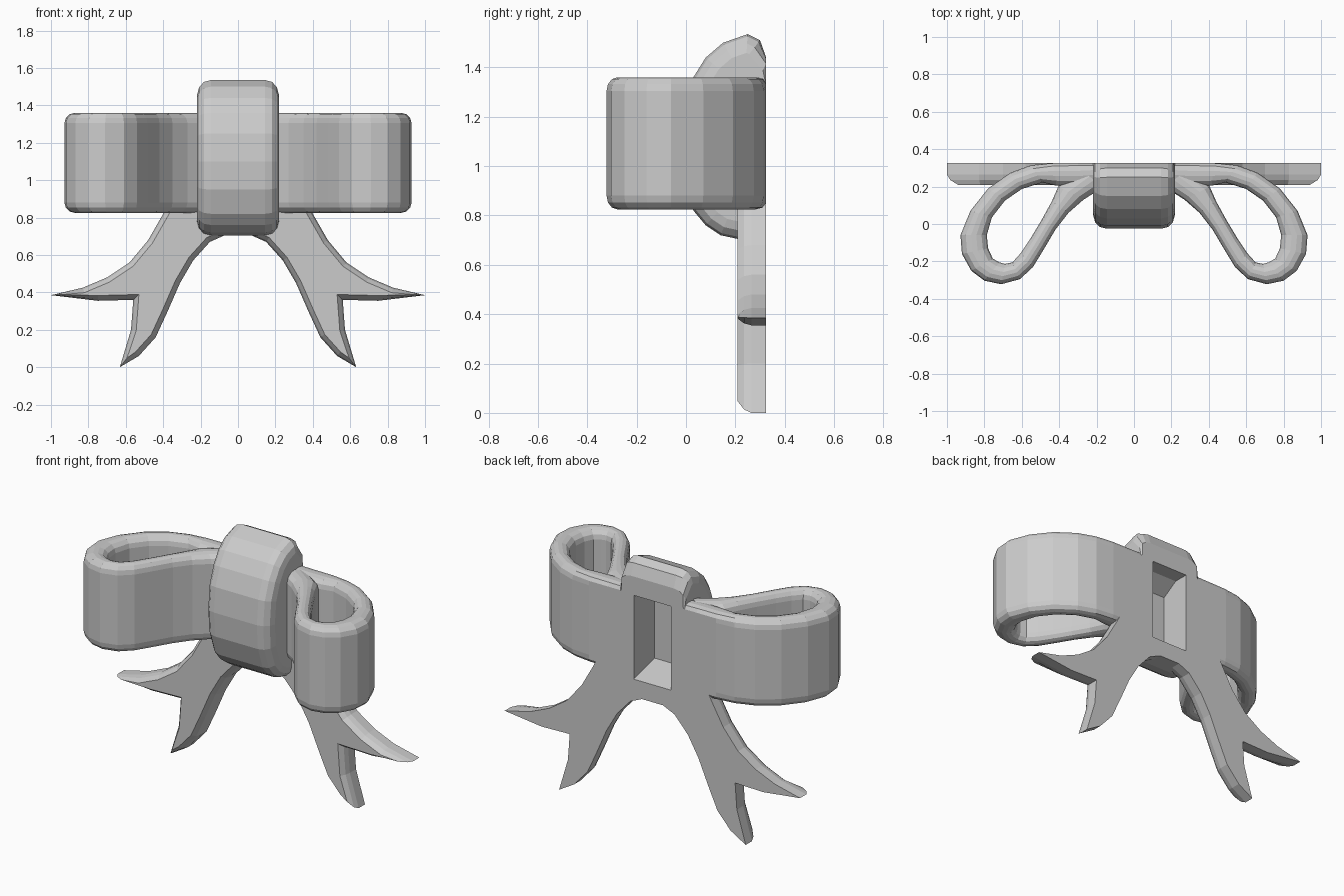
import bpy, bmesh, math
from mathutils import Vector

if "Cube" in bpy.data.objects:
    bpy.data.objects.remove(bpy.data.objects["Cube"])

BACK = 0.325  # plane of the flat back


def loft(name, rings, mirror=False):
    """Skin a list of equal-length rings, cap the ends, flatten at the back plane."""
    bm = bmesh.new()
    vs = [[bm.verts.new((x, min(y, BACK), z)) for x, y, z in r] for r in rings]
    n = len(vs[0])
    for a, b in zip(vs, vs[1:]):
        for i in range(n):
            j = (i + 1) % n
            bm.faces.new((a[i], a[j], b[j], b[i]))
    bm.faces.new(vs[0][::-1])
    bm.faces.new(vs[-1])
    bmesh.ops.recalc_face_normals(bm, faces=bm.faces)
    me = bpy.data.meshes.new(name)
    bm.to_mesh(me)
    bm.free()
    ob = bpy.data.objects.new(name, me)
    bpy.context.collection.objects.link(ob)
    if mirror:
        m = ob.modifiers.new("Mirror", 'MIRROR')
        m.use_mirror_merge = False
    return ob


def inset(poly, d):
    """Offset a 2D outline inwards, limiting the shift at sharp tips."""
    p = [Vector(q) for q in poly]
    n = len(p)
    area = sum(p[i - 1].x * p[i].y - p[i].x * p[i - 1].y for i in range(n))
    s = 1 if area > 0 else -1
    out = []
    for i in range(n):
        e1 = (p[i] - p[i - 1]).normalized()
        e2 = (p[(i + 1) % n] - p[i]).normalized()
        n1, n2 = Vector((-e1.y, e1.x)) * s, Vector((-e2.y, e2.x)) * s
        m = (n1 + n2).normalized()
        out.append(p[i] + m * d / max(m.dot(n1), 0.45))
    return out


# Ribbon loops: rounded band swept through outer/inner wall points (x, y)
walls = [
    (.14, .34, .14, .22), (.30, .34, .30, .20), (.43, .337, .415, .205),
    (.55, .315, .49, .222), (.66, .275, .60, .187), (.78, .19, .69, .125),
    (.875, .07, .76, .035), (.928, -.06, .787, -.06), (.92, -.16, .78, -.13),
    (.87, -.25, .755, -.185), (.80, -.303, .72, -.205), (.71, -.322, .69, -.213),
    (.61, -.295, .65, -.205), (.54, -.23, .605, -.155), (.485, -.14, .555, -.08),
    (.42, -.03, .495, .02), (.35, .06, .44, .12), (.27, .13, .405, .20),
    (.16, .20, .29, .29)]
section = []
for k, (su, sz) in enumerate([(1, 1), (-1, 1), (-1, -1), (1, -1)]):
    for j in range(4):
        a = math.pi / 2 * (k + j / 3)
        section.append((.5 + su * .1 + .4 * math.cos(a),
                        1.0925 + sz * .2125 + .055 * math.sin(a)))
loft("ribbon_loop", [[(ox + (ix - ox) * u, oy + (iy - oy) * u, z)
                      for u, z in section] for ox, oy, ix, iy in walls], True)

# Ribbon tails: forked outline (x, z) with a rounded front edge
tail = [(0, .72), (0, .78), (.13, .78), (.13, .9), (.36, .9), (.40, .82),
        (.48, .68), (.58, .56), (.70, .48), (.83, .425), (1.0, .385),
        (.75, .355), (.56, .36), (.572, .2), (.632, 0), (.53, .06), (.44, .16),
        (.38, .29), (.31, .45), (.24, .57), (.15, .67), (.06, .71)]
loft("ribbon_tail", [[(x, y, z) for x, z in inset(tail, d)] for y, d in
                     [(BACK, 0), (.265, 0), (.235, .008), (.208, .028)]], True)

# Centre knot: side profile (y, z) with rounded left and right edges
side = [(.46, 1.36), (.36, 1.44), (.30, 1.51), (.25, 1.535), (.15, 1.50),
        (.08, 1.44), (.03, 1.36), (-.01, 1.25), (-.025, 1.1), (-.015, .95),
        (.03, .82), (.08, .76), (.14, .72), (.21, .705), (.46, .705)]
half = [(.218, .07), (.208, .035), (.182, .009), (.145, 0)]
steps = [(-x, d) for x, d in half] + half[::-1]
knot = loft("centre_knot", [[(x, y, z) for y, z in inset(side, d)]
                            for x, d in steps])

# Pocket in the back of the knot, with a sloping floor and ceiling
slot = [(.45, .812), (.325, .812), (.125, .865), (.125, 1.26), (.23, 1.325),
        (.45, 1.325)]
bm = bmesh.new()
face = bm.faces.new([bm.verts.new((-.126, y, z)) for y, z in slot])
ext = bmesh.ops.extrude_face_region(bm, geom=[face])
bmesh.ops.translate(bm, vec=(.252, 0, 0), verts=[
    v for v in ext["geom"] if isinstance(v, bmesh.types.BMVert)])
bmesh.ops.recalc_face_normals(bm, faces=bm.faces)
me = bpy.data.meshes.new("pocket_cutter")
bm.to_mesh(me)
bm.free()
cutter = bpy.data.objects.new("pocket_cutter", me)
bpy.context.collection.objects.link(cutter)
cutter.hide_render = True
cutter.display_type = 'WIRE'
cut = knot.modifiers.new("Pocket", 'BOOLEAN')
cut.operation = 'DIFFERENCE'
cut.solver = 'EXACT'
cut.object = cutter
